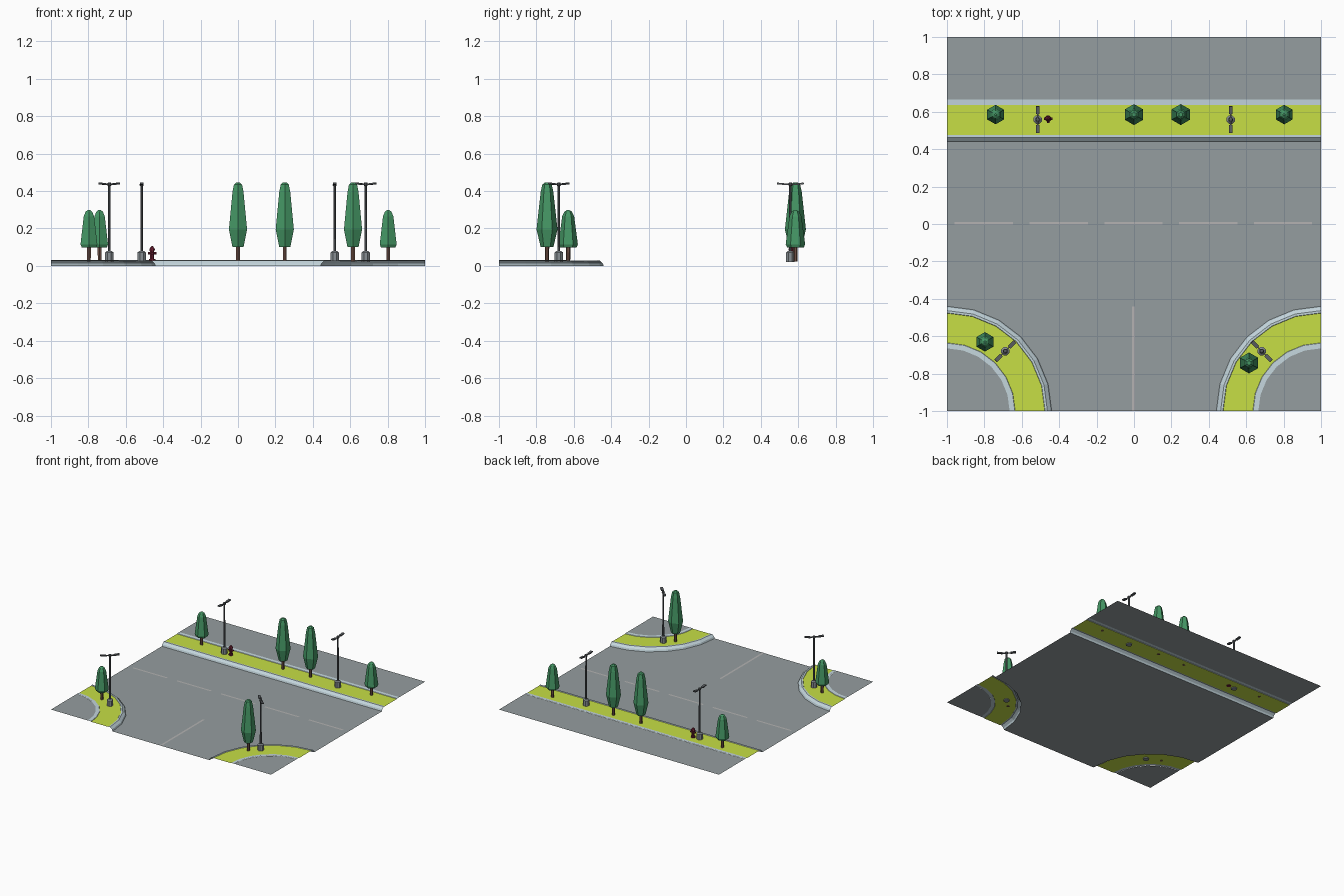
import bpy, bmesh
from math import sin, cos, pi, radians
from mathutils import Vector, Matrix

if "Cube" in bpy.data.objects:
    bpy.data.objects.remove(bpy.data.objects["Cube"])


def mat(name, r, g, b):
    m = bpy.data.materials.new(name)
    m.diffuse_color = (r, g, b, 1)
    m.use_nodes = True
    m.node_tree.nodes["Principled BSDF"].inputs["Base Color"].default_value = m.diffuse_color
    return m


ASPHALT = mat("asphalt", 0.30, 0.34, 0.35)
STONE = mat("kerb_stone", 0.55, 0.67, 0.72)
GRASS = mat("grass", 0.57, 0.74, 0.06)
PAINT = mat("road_paint", 0.46, 0.45, 0.45)
LEAF = mat("leaf", 0.06, 0.31, 0.13)
BARK = mat("bark", 0.16, 0.08, 0.06)
METAL = mat("metal", 0.10, 0.11, 0.12)
CONCRETE = mat("concrete", 0.25, 0.28, 0.30)
RED = mat("hydrant_red", 0.16, 0.015, 0.035)


def finish(bm, name, material):
    me = bpy.data.meshes.new(name)
    bm.normal_update()
    bm.to_mesh(me)
    bm.free()
    me.materials.append(material)
    ob = bpy.data.objects.new(name, me)
    bpy.context.collection.objects.link(ob)
    return ob


def upward(bm):
    bm.normal_update()
    for f in bm.faces:
        if f.normal.z < 0:
            f.normal_flip()


def sheet(name, polys, material):
    bm = bmesh.new()
    for p in polys:
        bm.faces.new([bm.verts.new(c) for c in p])
    upward(bm)
    return finish(bm, name, material)


def lathe(bm, rings, n=6, phase=0.0, m=Matrix()):
    """Closed n-sided solid through (z, radius) rings."""
    loops = [[bm.verts.new(m @ Vector((r * cos(phase + 2 * pi * i / n),
                                       r * sin(phase + 2 * pi * i / n), z)))
              for i in range(n)] for z, r in rings]
    for a, b in zip(loops, loops[1:]):
        for i in range(n):
            j = (i + 1) % n
            bm.faces.new((a[i], a[j], b[j], b[i]))
    bm.faces.new(loops[0][::-1])
    bm.faces.new(loops[-1])


def box(bm, size, m):
    bmesh.ops.create_cube(bm, size=1, matrix=m @ Matrix.Diagonal((*size, 1)))


# Verge cross-section, (distance from the outer side, height)
EDGE = 0.56
PARTS = [("kerb", STONE, [(EDGE, 0), (0.555, 0.014), (0.537, 0.03), (0.525, 0.03), (0.523, 0.027)]),
         ("grass_verge", GRASS, [(0.523, 0.027), (0.365, 0.027)]),
         ("edging", STONE, [(0.365, 0.027), (0.363, 0.03), (0.335, 0.031)]),
         ("pavement", ASPHALT, [(0.335, 0.03), (0, 0.03)])]
ARC = [radians(15 * i) for i in range(7)]


def corner(side):
    return [lambda d, z, a=a: (side * (1 - d * cos(a)), -1 + d * sin(a), z) for a in ARC]


def straight():
    return [lambda d, z, x=x: (x, 1 - d, z) for x in (-1, 1)]


for place, stations in (("back", straight()), ("left", corner(-1)), ("right", corner(1))):
    for part, material, prof in PARTS:
        bm = bmesh.new()
        rows = [[bm.verts.new(s(d, z)) for d, z in prof] for s in stations]
        for r0, r1 in zip(rows, rows[1:]):
            for k in range(len(prof) - 1):
                bm.faces.new((r0[k], r0[k + 1], r1[k + 1], r1[k]))
        bmesh.ops.remove_doubles(bm, verts=bm.verts[:], dist=1e-5)
        upward(bm)
        finish(bm, f"{place}_{part}", material)

# Road surface fitted between the kerbs
outline = [s(EDGE, 0) for s in corner(-1)[::-1]]
outline = outline[::-1][::-1] + [s(EDGE, 0) for s in corner(1)]
outline += [(1, 1 - EDGE, 0), (-1, 1 - EDGE, 0)]
sheet("road", [outline], ASPHALT)


# Lane markings
def rect(x0, x1, y0, y1, z=0.001):
    return [(x0, y0, z), (x1, y0, z), (x1, y1, z), (x0, y1, z)]


sheet("lane_dashes", [rect(c - 0.156, c + 0.156, -0.003, 0.012)
                      for c in (-0.803, -0.403, -0.003, 0.397, 0.797)], PAINT)
sheet("side_road_line", [rect(-0.011, 0.005, -1, -0.44)], PAINT)

# Trees: tall and short hexagonal crowns
TALL = [(0.100, 0.034), (0.195, 0.056), (0.395, 0.034), (0.435, 0.025), (0.445, 0.012)]
SHORT = [(0.098, 0.044), (0.115, 0.052), (0.265, 0.032), (0.29, 0.02), (0.299, 0.006)]


def tree(i, x, y, crown):
    at = Matrix.Translation((x, y, 0))
    bm = bmesh.new()
    lathe(bm, crown, 6, pi / 6, at)
    finish(bm, f"tree_crown_{i}", LEAF)
    bm = bmesh.new()
    lathe(bm, [(0.024, 0.011), (0.105, 0.012)], 6, pi / 6, at)
    finish(bm, f"tree_trunk_{i}", BARK)


for i, t in enumerate([(-0.74, 0.585, SHORT), (0, 0.585, TALL), (0.25, 0.585, TALL),
                       (0.803, 0.585, SHORT), (-0.797, -0.63, SHORT), (0.615, -0.743, TALL)]):
    tree(i, *t)


# Double-headed street lamps, arms along local y
def lamp(i, x, y, turn):
    at = Matrix.Translation((x, y, 0)) @ Matrix.Rotation(radians(turn), 4, 'Z')
    bm = bmesh.new()
    lathe(bm, [(0.02, 0.024), (0.072, 0.024), (0.08, 0.014)], 8, pi / 8, at)
    finish(bm, f"lamp_base_{i}", CONCRETE)
    bm = bmesh.new()
    lathe(bm, [(0.075, 0.008), (0.425, 0.0065), (0.432, 0.012), (0.444, 0.01), (0.447, 0.004)], 8, pi / 8, at)
    for s in (-1, 1):
        box(bm, (0.007, 0.036, 0.007), at @ Matrix.Translation((0, s * 0.018, 0.436)))
        tilt = Matrix.Rotation(s * radians(6), 4, 'X')
        box(bm, (0.02, 0.042, 0.009), at @ Matrix.Translation((0, s * 0.051, 0.439)) @ tilt)
    finish(bm, f"lamp_post_{i}", METAL)


for i, l in enumerate([(-0.515, 0.558, 0), (0.517, 0.558, 0), (-0.688, -0.68, -45), (0.683, -0.68, 45)]):
    lamp(i, *l)

# Fire hydrant with two side outlets and one at the front
at = Matrix.Translation((-0.459, 0.563, 0))
bm = bmesh.new()
lathe(bm, [(0.024, 0.018), (0.036, 0.018), (0.037, 0.012), (0.082, 0.012), (0.083, 0.017),
           (0.09, 0.016), (0.1, 0.009), (0.106, 0.004)], 8, pi / 8, at)
for a in (90, -90, 0):
    arm = at @ Matrix.Translation((0, 0, 0.068)) @ Matrix.Rotation(radians(a), 4, 'Z') @ Matrix.Rotation(pi / 2, 4, 'X')
    lathe(bm, [(0, 0.007), (0.023, 0.007)], 6, 0, arm)
finish(bm, "hydrant", RED)
